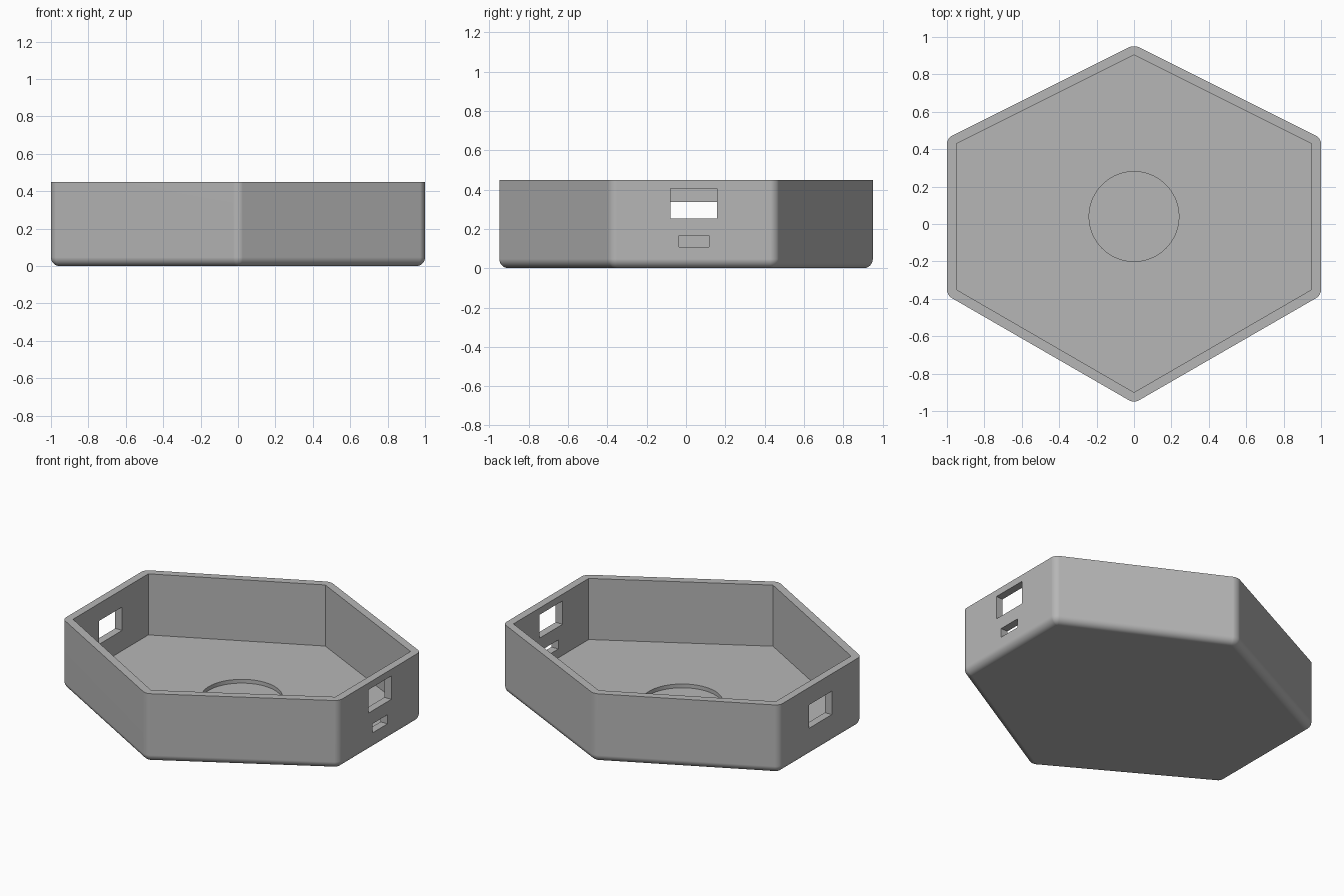
import bpy, bmesh, math

cube = bpy.data.objects.get("Cube")
if cube:
    bpy.data.objects.remove(cube, do_unlink=True)

WALL = 0.05
HEIGHT = 0.45

grey = bpy.data.materials.new("plain grey")
grey.use_nodes = True
colour = (0.47, 0.47, 0.47, 1)
grey.diffuse_color = colour
grey.node_tree.nodes["Principled BSDF"].inputs["Base Color"].default_value = colour


def hexagon(half_width, back_tip, back_side, front_side, front_tip):
    """Six outline points, mirrored across x, counter-clockwise."""
    w = half_width
    return [(0, front_tip), (w, front_side), (w, back_side),
            (0, back_tip), (-w, back_side), (-w, front_side)]


def prism(name, outline, z0, z1, round_edges=False):
    """Extrude an outline; optionally round its uprights and bottom rim."""
    bm = bmesh.new()
    base = bm.faces.new([bm.verts.new((x, y, z0)) for x, y in outline])
    top = bmesh.ops.extrude_face_region(bm, geom=[base], use_keep_orig=True)
    bmesh.ops.translate(bm, vec=(0, 0, z1 - z0),
                        verts=[v for v in top["geom"] if isinstance(v, bmesh.types.BMVert)])
    bmesh.ops.recalc_face_normals(bm, faces=bm.faces)
    if round_edges:
        uprights = [e for e in bm.edges if abs(e.verts[0].co.z - e.verts[1].co.z) > 0.1]
        bmesh.ops.bevel(bm, geom=uprights, offset=0.029, offset_type='OFFSET',
                        segments=6, profile=0.5, affect='EDGES')
        rim = [e for e in bm.edges if all(abs(v.co.z - z0) < 1e-4 for v in e.verts)]
        bmesh.ops.bevel(bm, geom=rim, offset=0.047, offset_type='OFFSET',
                        segments=8, profile=0.5, affect='EDGES')
    mesh = bpy.data.meshes.new(name)
    bm.to_mesh(mesh)
    bm.free()
    mesh.materials.append(grey)
    obj = bpy.data.objects.new(name, mesh)
    bpy.context.collection.objects.link(obj)
    return obj


def wall_cutter(name, side, y0, y1, z0, z1):
    """Box that passes through the left (+1) or right (-1) wall."""
    x0, x1 = sorted((side * 0.9, side * 1.1))
    return prism(name, [(x0, y0), (x1, y0), (x1, y1), (x0, y1)], z0, z1)


# Solid outer body
tray = prism("hexagonal_tray", hexagon(1, 0.958, 0.459, -0.381, -0.958), 0, HEIGHT, True)

# Cavity, round floor recess and wall openings
circle = [(0.24 * math.cos(math.tau * i / 72), 0.04 + 0.24 * math.sin(math.tau * i / 72))
          for i in range(72)]
cutters = [
    prism("cavity_cutter", hexagon(1 - WALL, 0.903, 0.429, -0.35, -0.9), WALL, 0.6),
    prism("recess_cutter", circle, 0.025, 0.2),
    wall_cutter("left_window_cutter", 1, -0.08, 0.158, 0.253, 0.406),
    wall_cutter("left_slot_cutter", 1, -0.036, 0.118, 0.108, 0.167),
    wall_cutter("right_window_cutter", -1, -0.08, 0.158, 0.183, 0.336),
]

bpy.context.view_layer.objects.active = tray
for cutter in cutters:
    cutter.hide_render = True
    mod = tray.modifiers.new(cutter.name, 'BOOLEAN')
    mod.operation = 'DIFFERENCE'
    mod.solver = 'EXACT'
    mod.object = cutter
    bpy.ops.object.modifier_apply(modifier=mod.name)
    bpy.data.objects.remove(cutter, do_unlink=True)

# Smooth rounded edges, crisp cut edges
bpy.ops.object.select_all(action='DESELECT')
tray.select_set(True)
bpy.ops.object.shade_smooth_by_angle(angle=math.radians(30))
weighted = tray.modifiers.new("even_shading", 'WEIGHTED_NORMAL')
weighted.keep_sharp = True
